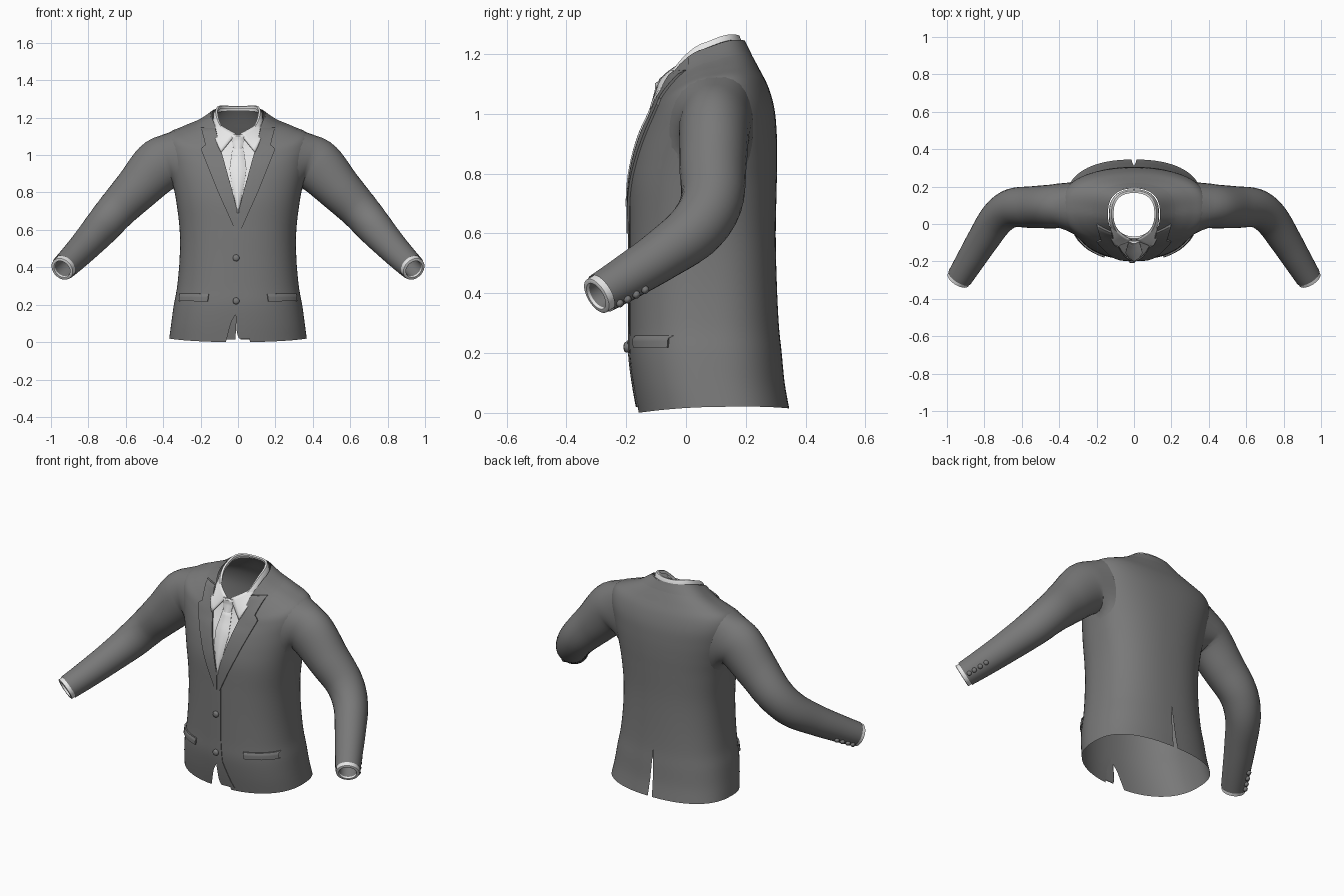
import bpy, bmesh
from math import sin, cos, pi, radians
from mathutils import Vector
from mathutils.bvhtree import BVHTree

if "Cube" in bpy.data.objects:
    bpy.data.objects.remove(bpy.data.objects["Cube"])


def material(name, r, g, b):
    m = bpy.data.materials.new(name)
    m.use_nodes = True
    m.diffuse_color = (r, g, b, 1)
    m.node_tree.nodes["Principled BSDF"].inputs["Base Color"].default_value = (r, g, b, 1)
    return m


CLOTH = material("charcoal cloth", .19, .19, .19)
WHITE = material("white cotton", .8, .8, .8)


def lerp_table(table, t):
    """Piecewise linear lookup in (key, value) pairs."""
    for (a, p), (b, q) in zip(table, table[1:]):
        if t <= b:
            return p + (q - p) * max(0, (t - a) / (b - a))
    return table[-1][1]


def catmull(keys, v):
    """Smooth interpolation through a list of tuples."""
    i = min(int(v), len(keys) - 2)
    t = v - i
    k = [keys[min(max(i + d, 0), len(keys) - 1)] for d in (-1, 0, 1, 2)]
    return [b + .5 * t * (c - a + t * (2 * a - 5 * b + 4 * c - d + t * (3 * (b - c) + d - a)))
            for a, b, c, d in zip(*k)]


def grid(name, rows, mat, closed=False, mirror=False):
    """Skin rows of points into one smooth sheet or tube."""
    bm = bmesh.new()
    vs = [[bm.verts.new(p) for p in row] for row in rows]
    n = len(rows[0])
    for r, s in zip(vs, vs[1:]):
        for j in range(n if closed else n - 1):
            k = (j + 1) % n
            bm.faces.new((r[j], r[k], s[k], s[j]))
    me = bpy.data.meshes.new(name)
    bm.to_mesh(me)
    bm.free()
    me.materials.append(mat)
    ob = bpy.data.objects.new(name, me)
    bpy.context.collection.objects.link(ob)
    if mirror:
        mod = ob.modifiers.new("mirror", "MIRROR")
        mod.merge_threshold = .0015
    me.shade_smooth()
    return ob


# Body sections: z front, z side, z back, half width, y front, y back
BODY = [(0, .02, .015, .368, -.16, .345), (.1, .1, .1, .357, -.178, .33),
        (.2, .2, .2, .343, -.19, .32), (.3, .3, .3, .325, -.19, .31),
        (.45, .45, .45, .312, -.19, .303), (.6, .6, .6, .312, -.19, .3),
        (.75, .75, .75, .33, -.188, .303), (.85, .85, .85, .35, -.172, .305),
        (.93, .95, .94, .374, -.148, .303), (.98, 1.05, 1.02, .392, -.125, .295),
        (1.01, 1.112, 1.09, .375, -.112, .275), (1.035, 1.142, 1.15, .305, -.102, .245),
        (1.055, 1.173, 1.205, .212, -.096, .215), (1.08, 1.215, 1.245, .139, -.09, .19)]
TOP = len(BODY) - 1


def ring_point(key, a, grow=0):
    """Point on a tilted oval, fuller behind; angle 0 is the front and pi the back."""
    zf, zs, zb, hw, yf, yb = key
    s, c = sin(a), -cos(a)
    x = (hw + grow) * abs(s) ** .88 * (1 if s >= 0 else -1)
    half = (yb - yf) / 2 + grow
    y = (yf + yb) / 2 + (half * abs(c) ** .74 if c >= 0 else -half * abs(c) ** .88)
    return Vector((x, y, zs + (zb - zf) / 2 * c + ((zb + zf) / 2 - zs) * c * c))


# Opening half widths by height: neckline with hem notch, and rear vent
FRONT = [(0, .065), (.11, .035), (.17, 0), (.7, 0), (1.05, .098), (1.19, .13)]
VENT = [(0, .014), (.28, 0)]


def edge_angle(key, table, start, step):
    a = start
    for _ in range(800):
        p = ring_point(key, a)
        if p.x >= lerp_table(table, p.z) - 1e-6:
            return a
        a += step
    return a


# Jacket body, one half and its mirror
rows, full = [], []
for i in range(79):
    key = catmull(BODY, TOP * i / 78)
    a0 = edge_angle(key, FRONT, 0, .002)
    a1 = edge_angle(key, VENT, pi, -.002)
    rows.append([ring_point(key, a0 + (a1 - a0) * j / 36) for j in range(37)])
    full.append([ring_point(key, 2 * pi * j / 72) for j in range(72)])
grid("jacket_body", rows, CLOTH, mirror=True)

# Uncut body surface that the front details and armholes lie on
verts = [p for r in full for p in r]
polys = [(i * 72 + j, i * 72 + (j + 1) % 72, (i + 1) * 72 + (j + 1) % 72, (i + 1) * 72 + j)
         for i in range(78) for j in range(72)]
TREE = BVHTree.FromPolygons(verts, polys)


def on_front(x, z, off):
    hit, normal, _, _ = TREE.ray_cast(Vector((x, -1, z)), Vector((0, 1, 0)))
    if hit is None or hit.y > .12:
        return Vector((x, -.09 - off, z))
    if normal.y > 0:
        normal = -normal
    return hit + normal * off


def plate(name, outline, off, mat, mirror=False, tuck=True, bulge=0, n=12, steps=24):
    """Panel on the front; outline holds (z, x start, x end)."""
    lo = [(z, a) for z, a, b in outline]
    hi = [(z, b) for z, a, b in outline]
    z0, z1 = outline[0][0], outline[-1][0]
    rows = []
    for i in range(steps + 1):
        z = z0 + (z1 - z0) * i / steps
        a, b = lerp_table(lo, z), lerp_table(hi, z)
        row = [on_front(a + (b - a) * j / n, z, off + bulge * sin(pi * j / n)) for j in range(n + 1)]
        if tuck:
            row = [on_front(a, z, .0005)] + row + [on_front(b, z, .0005)]
        rows.append(row)
    if tuck:
        for k, at in ((0, 0), (-1, len(rows))):
            rows.insert(at, [on_front(p.x, p.z, .0005) for p in rows[k]])
    return grid(name, rows, mat, mirror=mirror)


# Lapels with a notch, front overlap and pocket flaps
v = lambda z: lerp_table(FRONT, z)
plate("lapels", [(.6, .004, .016), (.7, .004, .06), (.8, v(.8), .105), (.98, v(.98), .178),
                 (1.035, v(1.035), .2), (1.045, v(1.045), .172), (1.14, v(1.14), .195)],
      .009, CLOTH, mirror=True, steps=48)
plate("front_overlap", [(.02, .005, .09), (.05, -.006, .075), (.17, -.014, .03), (.3, -.028, .02),
                        (.62, -.028, .02), (.7, -.008, .01)], .004, CLOTH, steps=36)
plate("pocket_flaps", [(.218, .16, .31), (.258, .155, .305)], .009, CLOTH, mirror=True, steps=4)

# Collar of the jacket around the back of the neck
rows = []
for i in range(7):
    key = catmull(BODY, TOP - 1.1 * (1 - i / 6))
    rows.append([ring_point(key, radians(75 + 210 * j / 40), .001 + .001 * i) for j in range(41)])
grid("jacket_collar", rows, CLOTH)

# Shirt front and necktie
plate("shirt_front", [(.66, -.008, .008), (.7, -.01, .01), (1.05, -.108, .108), (1.075, -.115, .115)],
      -.006, WHITE, tuck=False)
plate("tie", [(.69, -.004, .004), (.84, -.033, .033), (.92, -.046, .046), (1.04, -.03, .03)],
      .002, WHITE, bulge=.01)
plate("tie_knot", [(1.03, -.022, .022), (1.05, -.028, .028), (1.09, -.036, .036), (1.11, -.03, .03)],
      .004, WHITE, bulge=.01, steps=10)

# Shirt collar band with a folded rim
band = [(1.04, 1.185, 1.235, .135, -.098, .186), (1.065, 1.212, 1.248, .131, -.09, .184),
        (1.095, 1.234, 1.262, .12, -.078, .178), (1.093, 1.232, 1.259, .109, -.066, .166),
        (1.07, 1.215, 1.248, .109, -.068, .168)]
grid("shirt_collar", [[ring_point(k, 2 * pi * j / 48) for j in range(48)] for k in band],
     WHITE, closed=True)

# Pointed collar leaves
a, b = Vector((.012, -.09, 1.115)), Vector((.09, -.122, 1.015))
c, d = Vector((.124, .0, 1.18)), Vector((.122, -.08, 1.09))
rows = []
for i in range(7):
    s = i / 6
    row = [a.lerp(c, s).lerp(b.lerp(d, s), j / 6) for j in range(7)]
    rows.append([p + Vector((.2, -.8, 0)) * .01 * sin(pi * s) for p in row])
leaf = grid("collar_leaves", rows, WHITE, mirror=True)
leaf.modifiers.new("thickness", "SOLIDIFY").thickness = .006

# Sleeve path: x, y, z, depth radius, height radius
ARM = [(.335, .105, .967, .125, .147), (.42, .095, .943, .118, .145), (.54, .09, .82, .112, .122),
       (.65, .085, .705, .104, .106), (.73, .03, .612, .095, .098), (.808, -.085, .525, .085, .085),
       (.876, -.195, .454, .076, .076), (.931, -.284, .4, .069, .069)]
LAST = len(ARM) - 1


def arm_frame(u):
    p = catmull(ARM, u)
    t = (Vector(catmull(ARM, min(u + .05, LAST))[:3]) - Vector(catmull(ARM, max(u - .05, 0))[:3])).normalized()
    side = Vector((0, 0, 1)).cross(t).normalized()
    return Vector(p[:3]), t, side, t.cross(side), p[3], p[4]


def tube_ring(frame, shift=0, radius=None, n=28):
    o, t, side, up, rs, ru = frame
    rs, ru = (radius, radius) if radius else (rs, ru)
    return [o + t * shift + side * rs * cos(2 * pi * j / n) + up * ru * sin(2 * pi * j / n)
            for j in range(n)]


# Sleeves flare out to meet the body at the armhole
START = .8
shoulder = arm_frame(0)
armhole = [TREE.find_nearest(p.lerp(shoulder[0], -.25))[0] for p in tube_ring(shoulder)]
first = tube_ring(arm_frame(START))
rows = [[p.lerp(q, i / 4) for p, q in zip(armhole, first)] for i in range(4)]
rows += [tube_ring(arm_frame(START + (LAST - START) * i / 40)) for i in range(41)]
grid("sleeves", rows, CLOTH, closed=True, mirror=True)

# Shirt cuffs and the dark inside of each sleeve
end = arm_frame(LAST)
rim = [(-.03, .064), (.02, .064), (.022, .06), (.022, .049), (.012, .047)]
grid("shirt_cuffs", [tube_ring(end, s, r) for s, r in rim], WHITE, closed=True, mirror=True)
grid("sleeve_lining", [tube_ring(end, s, r) for s, r in ((.012, .047), (-.03, .046), (-.12, .046))],
     CLOTH, closed=True, mirror=True)


def button(name, at, facing, r, mirror=False):
    """Small domed button."""
    q = Vector(facing).to_track_quat("Z", "Y")
    prof = [(r, -.004), (r, .006), (r * .8, .012), (r * .4, .014), (.0005, .0145)]
    grid(name, [[at + q @ Vector((w * cos(pi * j / 8), w * sin(pi * j / 8), h)) for j in range(16)]
                for w, h in prof], CLOTH, closed=True, mirror=mirror)


# Front buttons and sleeve buttons
for label, z in (("upper", .45), ("lower", .22)):
    button(label + "_front_button", on_front(-.01, z, .004), (0, -1, 0), .018)
for i in range(4):
    o, t, side, up, rs, ru = arm_frame(LAST - .25 - i * .27)
    out = (side * .75 - up * .66).normalized()
    button("sleeve_button_%d" % (i + 1), o + out * rs, out, .013, mirror=True)

# Keep creases sharp on every part
bpy.ops.object.select_all(action="DESELECT")
for ob in bpy.context.collection.objects:
    if ob.type == "MESH":
        ob.select_set(True)
        bpy.context.view_layer.objects.active = ob
bpy.ops.object.shade_smooth_by_angle(angle=radians(50))
